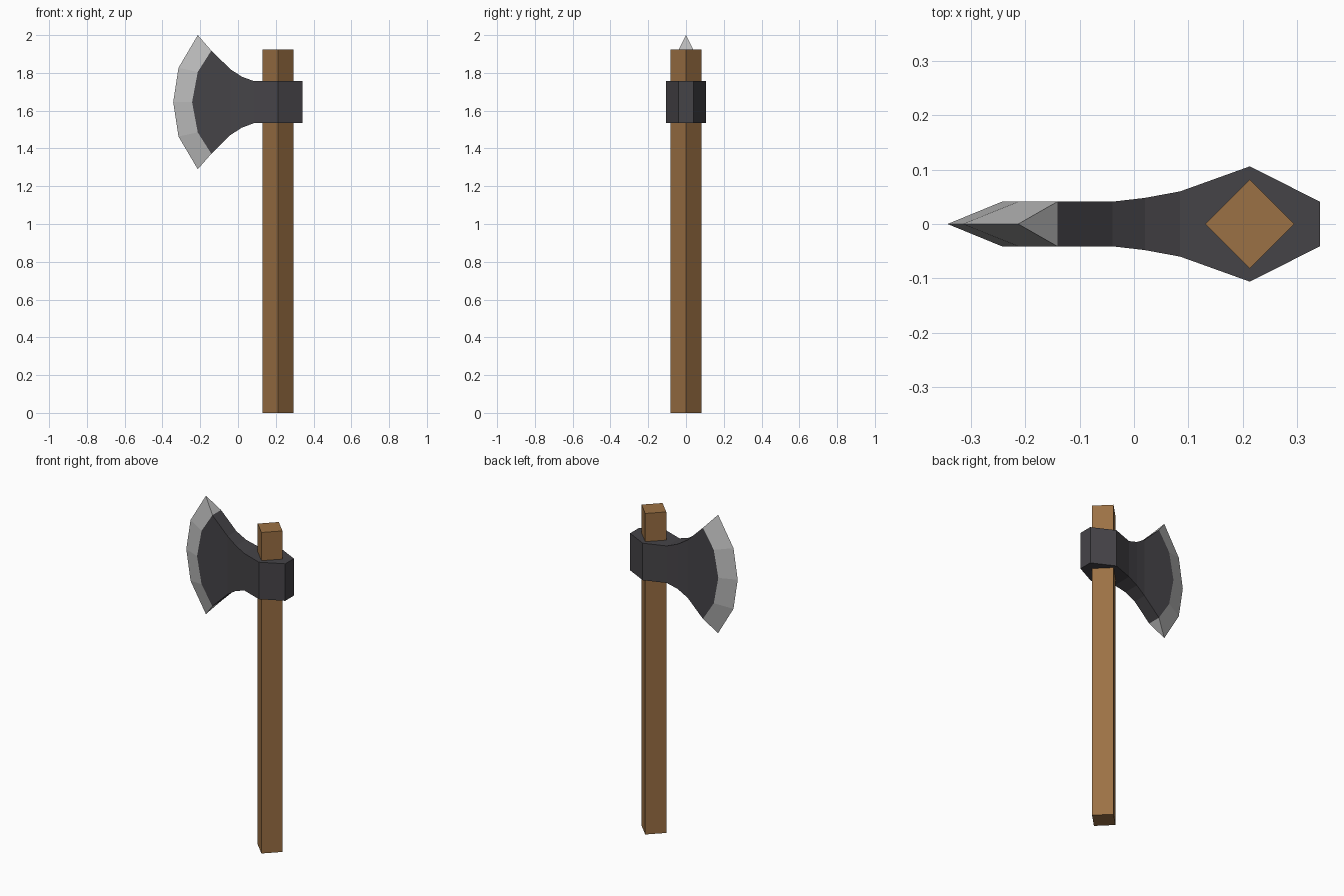
import bpy

if "Cube" in bpy.data.objects:
    bpy.data.objects.remove(bpy.data.objects["Cube"])

ZC = 1.645   # mid height of the head
T = 0.041    # half thickness of the blade


def material(name, rgb):
    m = bpy.data.materials.new(name)
    m.diffuse_color = (*rgb, 1)
    m.use_nodes = True
    m.node_tree.nodes["Principled BSDF"].inputs["Base Color"].default_value = m.diffuse_color
    return m


def build(name, verts, faces, mat):
    me = bpy.data.meshes.new(name)
    me.from_pydata(verts, [], faces)
    me.validate()
    me.materials.append(mat)
    ob = bpy.data.objects.new(name, me)
    bpy.context.collection.objects.link(ob)
    # consistent outward normals
    bpy.context.view_layer.objects.active = ob
    bpy.ops.object.mode_set(mode='EDIT')
    bpy.ops.mesh.select_all(action='SELECT')
    bpy.ops.mesh.normals_make_consistent(inside=False)
    bpy.ops.object.mode_set(mode='OBJECT')
    return ob


wood = material("wood", (0.33, 0.165, 0.058))
iron = material("dark_iron", (0.06, 0.057, 0.064))
steel = material("steel", (0.50, 0.50, 0.50))

# Handle: square bar turned to a diamond
bpy.ops.mesh.primitive_cylinder_add(vertices=4, radius=0.082, depth=1.925,
                                    location=(0.213, 0, 0.9625))
handle = bpy.context.object
handle.name = "handle"
handle.data.materials.append(wood)

# Head: rectangular stations along x (x, half width, half height)
stations = [(0.342, T, 0.111), (0.213, 0.106, 0.111), (0.085, 0.060, 0.111),
            (0.020, 0.048, 0.135), (-0.040, T, 0.174), (-0.141, T, 0.273)]
verts, faces = [], []
for x, w, h in stations:
    verts += [(x, -w, ZC - h), (x, w, ZC - h), (x, w, ZC + h), (x, -w, ZC + h)]
last = len(stations) - 1
for i in range(last):
    for k in range(4):
        if i == last - 1 and k in (1, 3):
            continue  # flat cheeks are made below
        a, b = 4 * i + k, 4 * i + (k + 1) % 4
        faces.append((a, b, b + 4, a + 4))
faces.append((0, 1, 2, 3))

# Flat cheeks ending in the curved shoulder, closed behind the bevel
shoulder = [(-0.213, 0.160), (-0.243, 0.0), (-0.213, -0.160)]
p, q = 4 * (last - 1), 4 * last
n = len(verts)
verts += [(x, -T, ZC + z) for x, z in shoulder]
verts += [(x, T, ZC + z) for x, z in shoulder]
faces.append((p, p + 3, q + 3, n, n + 1, n + 2, q))
faces.append((p + 1, p + 2, q + 2, n + 3, n + 4, n + 5, q + 1))
front, back = [q + 3, n, n + 1, n + 2, q], [q + 2, n + 3, n + 4, n + 5, q + 1]
faces += [(front[i], front[i + 1], back[i + 1], back[i]) for i in range(4)]
build("axe_head", verts, faces, iron)

# Cutting edge: wedge from the shoulder to a sharp curved line
inner = [(-0.141, 0.273)] + shoulder + [(-0.141, -0.273)]
outer = [(-0.213, 0.355), (-0.315, 0.182), (-0.343, 0.0),
         (-0.315, -0.182), (-0.213, -0.355)]
verts = [(x, -T, ZC + z) for x, z in inner]
verts += [(x, T, ZC + z) for x, z in inner]
verts += [(x, 0, ZC + z) for x, z in outer]
faces = [(0, 5, 10), (4, 9, 14)]
for i in range(4):
    faces += [(i, i + 1, i + 11, i + 10), (i + 5, i + 6, i + 11, i + 10),
              (i, i + 1, i + 6, i + 5)]
build("cutting_edge", verts, faces, steel)
